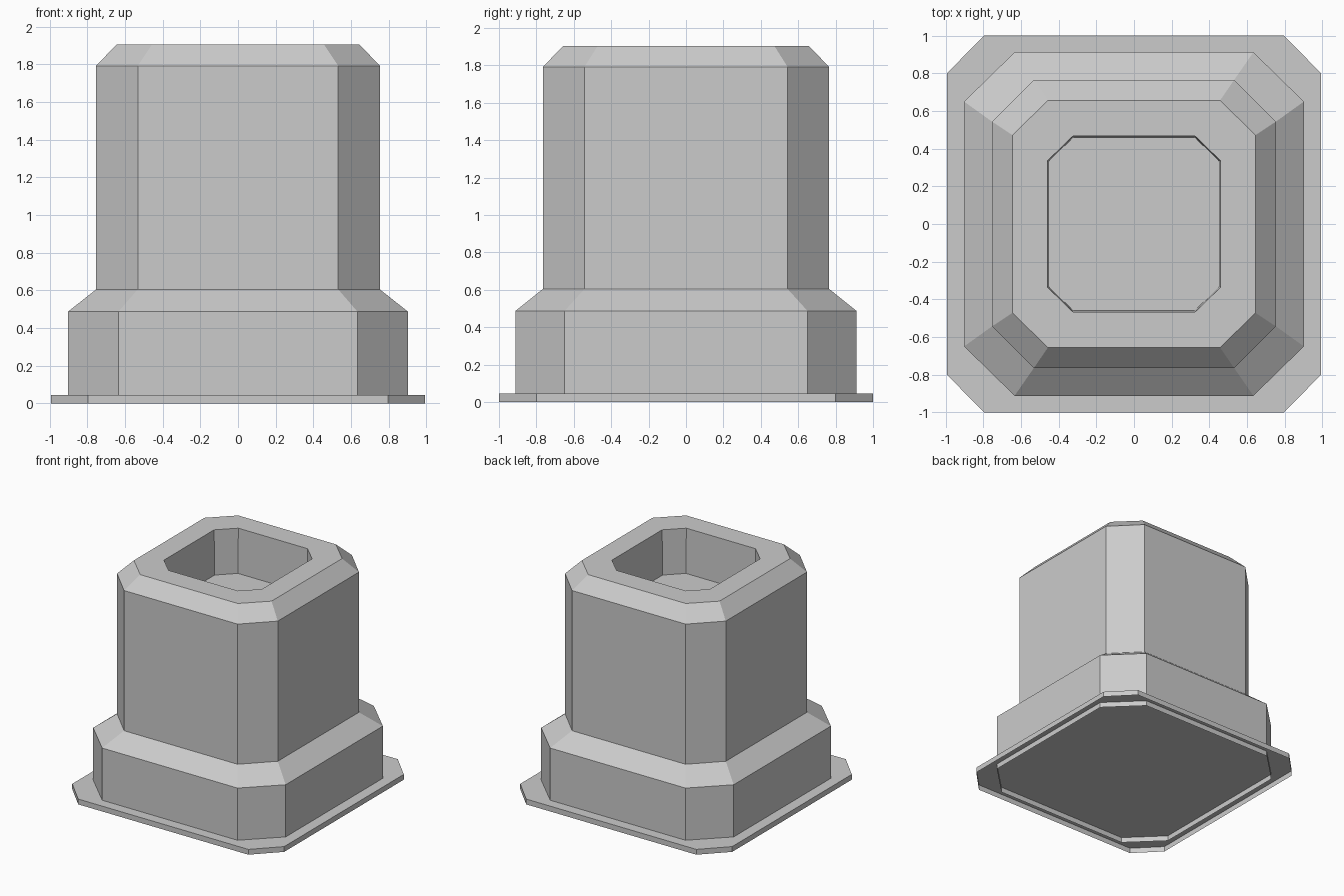
import bpy
import bmesh

cube = bpy.data.objects.get("Cube")
if cube:
    bpy.data.objects.remove(cube, do_unlink=True)

# One plain grey for everything
grey = bpy.data.materials.new("light grey")
grey.use_nodes = True
colour = (0.6, 0.6, 0.6, 1)
grey.diffuse_color = colour
grey.node_tree.nodes["Principled BSDF"].inputs["Base Color"].default_value = colour


def octagon(bm, half_x, half_y, flat_x, flat_y, z):
    """Ring of a rectangle with cut corners, counter-clockwise from above."""
    quarter = [(half_x, flat_y), (flat_x, half_y)]
    points = quarter + [(-x, y) for x, y in reversed(quarter)]
    points += [(-x, -y) for x, y in points]
    return [bm.verts.new((x, y, z)) for x, y in points]


def stacked_shell(name, sections):
    """Join octagon sections from bottom to top and cap the last one."""
    bm = bmesh.new()
    rings = [octagon(bm, *section) for section in sections]
    for low, high in zip(rings, rings[1:]):
        for i in range(len(low)):
            j = (i + 1) % len(low)
            bm.faces.new((low[i], low[j], high[j], high[i]))
    bm.faces.new(rings[-1])
    mesh = bpy.data.meshes.new(name)
    bm.to_mesh(mesh)
    bm.free()
    mesh.materials.append(grey)
    obj = bpy.data.objects.new(name, mesh)
    bpy.context.collection.objects.link(obj)
    return obj


# Thin flange, open underneath
stacked_shell("base_flange", [
    (0.993, 1.0, 0.797, 0.8, 0),
    (0.993, 1.0, 0.797, 0.8, 0.045),
])

# Plinth, sloped shoulder, shaft, bevelled rim and the recess in the top
stacked_shell("pedestal_body", [
    (0.902, 0.912, 0.634, 0.65, 0),
    (0.902, 0.912, 0.634, 0.65, 0.487),
    (0.753, 0.765, 0.532, 0.543, 0.605),
    (0.753, 0.765, 0.532, 0.543, 1.792),
    (0.645, 0.656, 0.457, 0.472, 1.905),
    (0.459, 0.467, 0.324, 0.336, 1.905),
    (0.452, 0.46, 0.322, 0.333, 1.525),
])
